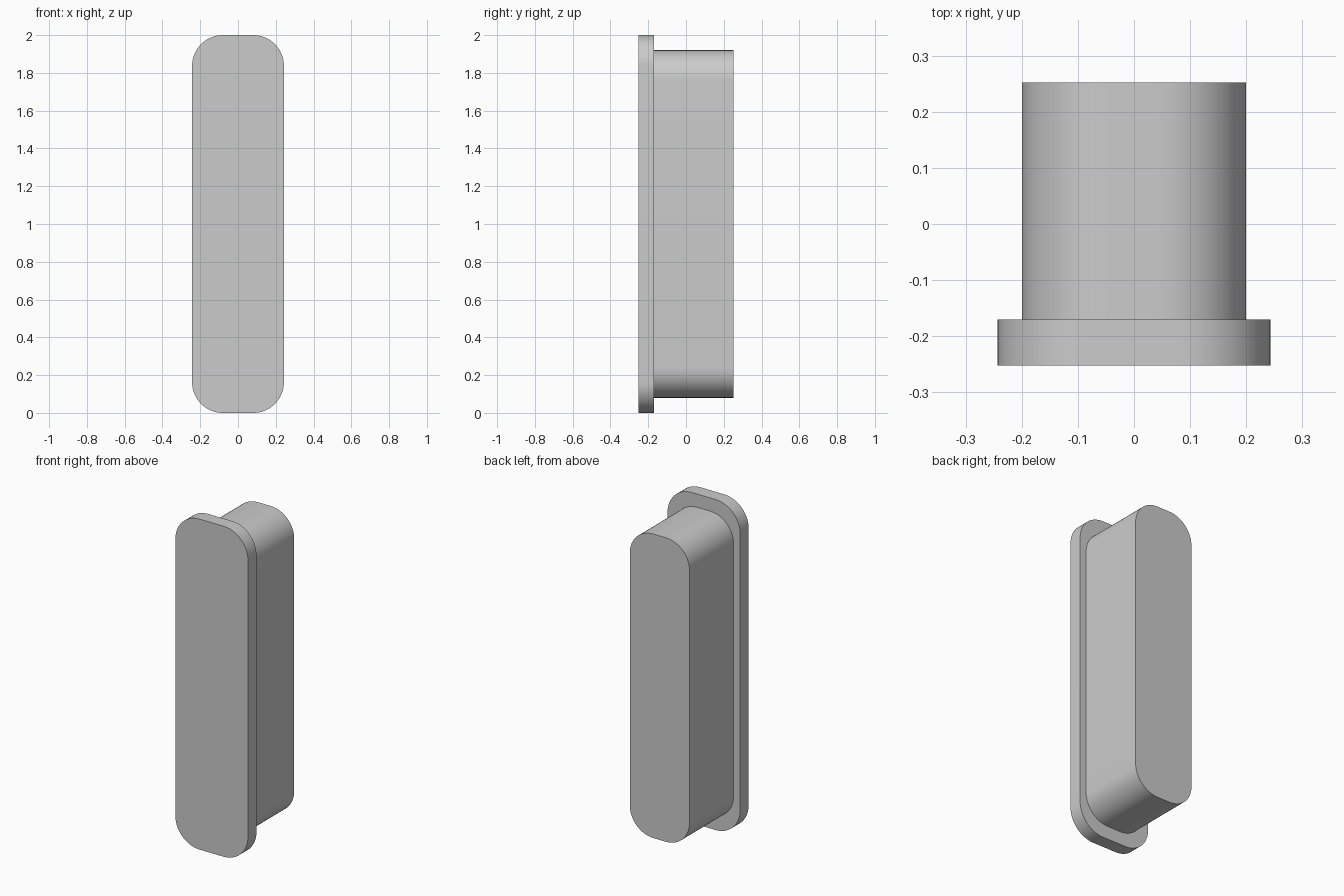
import bpy, bmesh, math

cube = bpy.data.objects.get("Cube")
if cube:
    bpy.data.objects.remove(cube, do_unlink=True)

GREY = (0.6, 0.6, 0.6, 1.0)
mat = bpy.data.materials.new("plain grey")
mat.use_nodes = True
mat.diffuse_color = GREY
mat.node_tree.nodes["Principled BSDF"].inputs["Base Color"].default_value = GREY


def rounded_slab(name, half_w, half_h, radius, y_front, y_back, steps=16):
    """Rounded rectangle in the xz plane, extruded along y."""
    bm = bmesh.new()
    ring = []
    corners = [(1, 1), (-1, 1), (-1, -1), (1, -1)]
    for i, (sx, sz) in enumerate(corners):
        cx, cz = sx * (half_w - radius), 1 + sz * (half_h - radius)
        for k in range(steps + 1):
            a = (i + k / steps) * math.pi / 2
            ring.append(bm.verts.new((cx + radius * math.cos(a), y_front,
                                      cz + radius * math.sin(a))))
    face = bm.faces.new(ring)
    back = bmesh.ops.extrude_face_region(bm, geom=[face])["geom"]
    moved = [v for v in back if isinstance(v, bmesh.types.BMVert)]
    bmesh.ops.translate(bm, verts=moved, vec=(0, y_back - y_front, 0))
    bmesh.ops.recalc_face_normals(bm, faces=bm.faces)
    mesh = bpy.data.meshes.new(name)
    bm.to_mesh(mesh)
    bm.free()
    mesh.materials.append(mat)
    obj = bpy.data.objects.new(name, mesh)
    bpy.context.collection.objects.link(obj)
    bpy.ops.object.select_all(action="DESELECT")
    obj.select_set(True)
    bpy.context.view_layer.objects.active = obj
    bpy.ops.object.shade_smooth_by_angle(angle=math.radians(30))
    return obj


# Thin front flange and the deeper plug behind it
rounded_slab("front_flange", 0.243, 1.0, 0.163, -0.252, -0.17)
rounded_slab("plug_body", 0.2, 0.92, 0.157, -0.17, 0.252)
